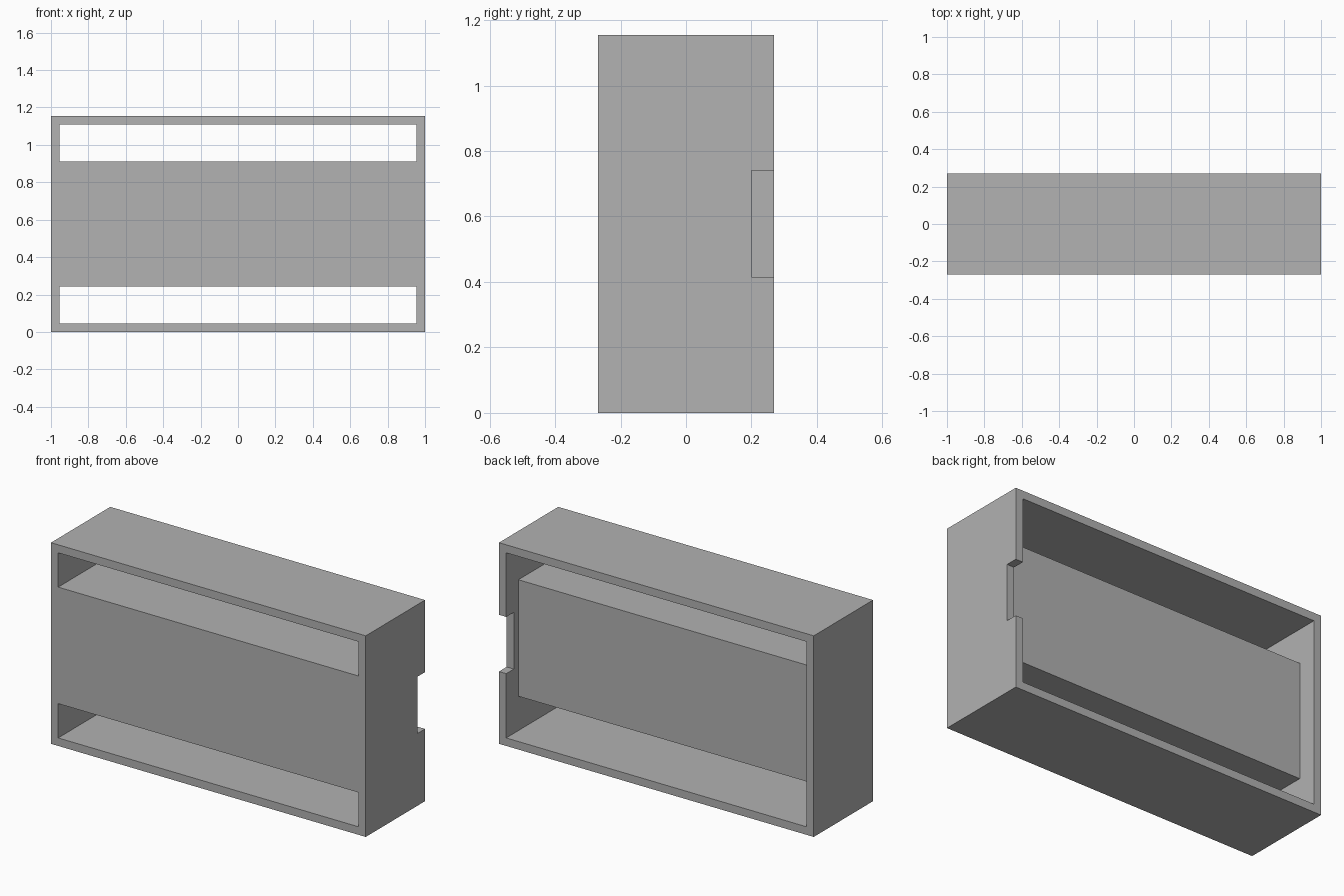
import bpy
import bmesh
from mathutils import Vector

cube = bpy.data.objects.get("Cube")
if cube:
    bpy.data.objects.remove(cube, do_unlink=True)

# Overall sizes
HALF_X, HALF_Y, HEIGHT = 1.0, 0.269, 1.155
WALL = 0.046
SLOT = 0.197          # height of each through slot
PANEL_BACK = 0.158    # back face of the central panel
INNER = HALF_X - WALL
BEYOND = HALF_Y + 0.1

grey = bpy.data.materials.new("mid_grey")
grey.use_nodes = True
colour = (0.445, 0.445, 0.445, 1.0)
grey.diffuse_color = colour
grey.node_tree.nodes["Principled BSDF"].inputs["Base Color"].default_value = colour


def box(name, low, high):
    """Make a box between two opposite corners."""
    low, high = Vector(low), Vector(high)
    bm = bmesh.new()
    bmesh.ops.create_cube(bm, size=1.0)
    for v in bm.verts:
        v.co = (low + high) / 2 + v.co * (high - low)
    mesh = bpy.data.meshes.new(name)
    bm.to_mesh(mesh)
    bm.free()
    mesh.materials.append(grey)
    obj = bpy.data.objects.new(name, mesh)
    bpy.context.collection.objects.link(obj)
    return obj


def cut(target, name, low, high):
    """Cut a box out of the target and remove the cutter."""
    cutter = box(name, low, high)
    cutter.hide_render = True
    mod = target.modifiers.new(name, 'BOOLEAN')
    mod.operation = 'DIFFERENCE'
    mod.solver = 'EXACT'
    mod.object = cutter
    bpy.context.view_layer.objects.active = target
    bpy.ops.object.modifier_apply(modifier=mod.name)
    bpy.data.objects.remove(cutter, do_unlink=True)


# Outer case
case = box("case", (-HALF_X, -HALF_Y, 0), (HALF_X, HALF_Y, HEIGHT))

# Open back, down to the central panel
cut(case, "back_recess", (-INNER, PANEL_BACK, WALL), (INNER, BEYOND, HEIGHT - WALL))

# Through slots above and below the panel
for name, z in (("lower_slot", WALL), ("upper_slot", HEIGHT - WALL - SLOT)):
    cut(case, name, (-INNER, -BEYOND, z), (INNER, BEYOND, z + SLOT))

# Notch in the back edge of the left wall
cut(case, "cable_notch", (INNER - 0.02, 0.2, 0.415), (HALF_X + 0.1, BEYOND, 0.741))
